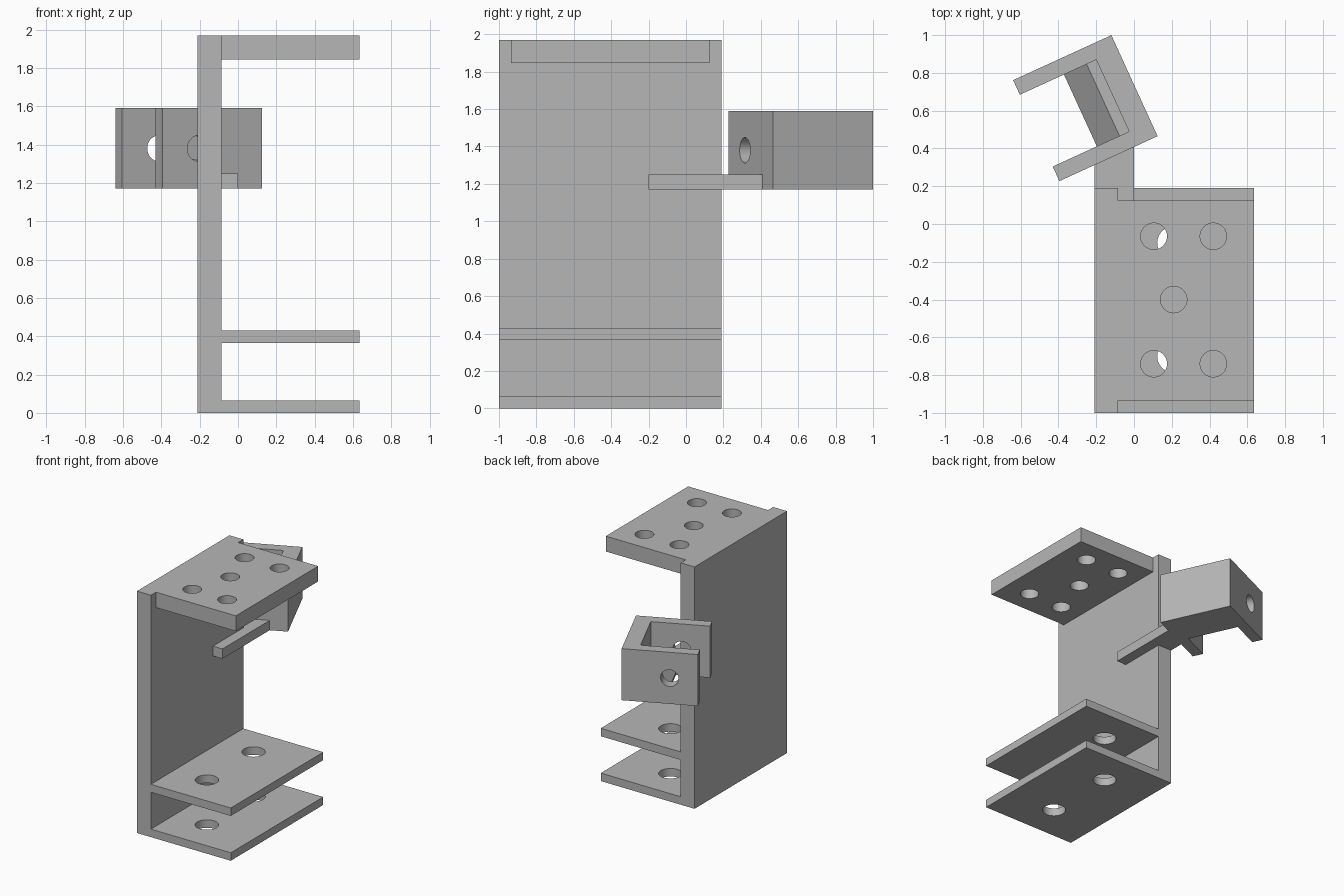
import bpy, bmesh, math
from mathutils import Matrix, Vector

cube = bpy.data.objects.get("Cube")
if cube:
    bpy.data.objects.remove(cube, do_unlink=True)

grey = bpy.data.materials.new("plain grey")
grey.use_nodes = True
COLOUR = (0.47, 0.47, 0.47, 1)
grey.diffuse_color = COLOUR
grey.node_tree.nodes["Principled BSDF"].inputs["Base Color"].default_value = COLOUR


def prism(name, outline, depth, matrix=Matrix()):
    """Extrude a flat outline along its local z from depth[0] to depth[1]."""
    bm = bmesh.new()
    low, high = depth
    face = bm.faces.new([bm.verts.new((x, y, low)) for x, y in outline])
    extruded = bmesh.ops.extrude_face_region(bm, geom=[face])["geom"]
    top = [v for v in extruded if isinstance(v, bmesh.types.BMVert)]
    bmesh.ops.translate(bm, verts=top, vec=(0, 0, high - low))
    bmesh.ops.recalc_face_normals(bm, faces=bm.faces)
    mesh = bpy.data.meshes.new(name)
    bm.to_mesh(mesh)
    bm.free()
    mesh.materials.append(grey)
    obj = bpy.data.objects.new(name, mesh)
    obj.matrix_world = matrix
    bpy.context.collection.objects.link(obj)
    return obj


def rectangle(x0, x1, y0, y1):
    return [(x0, y0), (x1, y0), (x1, y1), (x0, y1)]


def circle(x, y, r, n=48):
    return [(x + r * math.cos(i * math.tau / n), y + r * math.sin(i * math.tau / n))
            for i in range(n)]


def activate(obj):
    bpy.ops.object.select_all(action="DESELECT")
    obj.select_set(True)
    bpy.context.view_layer.objects.active = obj


def drill(obj, outline, depth, matrix=Matrix()):
    """Cut a straight hole through an object."""
    cutter = prism("hole_cutter", outline, depth, matrix)
    cutter.hide_render = True
    bpy.context.view_layer.update()
    activate(obj)
    mod = obj.modifiers.new("hole", "BOOLEAN")
    mod.operation, mod.solver, mod.object = "DIFFERENCE", "EXACT", cutter
    bpy.ops.object.modifier_apply(modifier=mod.name)
    bpy.data.objects.remove(cutter, do_unlink=True)


def smooth(obj):
    activate(obj)
    bpy.ops.object.shade_smooth_by_angle(angle=math.radians(30))


# Upright wall
LEFT, INNER, RIGHT = -0.21, -0.085, 0.635
prism("back_wall", rectangle(LEFT, INNER, -1, 0.19), (0, 1.97))

# Two thin shelves with a pair of holes each
for name, z in (("bottom_shelf", (0, 0.065)), ("middle_shelf", (0.365, 0.43))):
    shelf = prism(name, rectangle(INNER, RIGHT, -1, 0.19), z)
    for y in (-0.1, -0.7):
        drill(shelf, circle(0.21, y, 0.087), (z[0] - 0.1, z[1] + 0.1))
    smooth(shelf)

# Thick top plate with five holes
top_plate = prism("top_plate", rectangle(INNER, RIGHT, -0.935, 0.125), (1.845, 1.97))
for x, y in ((0.105, -0.065), (0.42, -0.065), (0.21, -0.4), (0.105, -0.74), (0.42, -0.74)):
    drill(top_plate, circle(x, y, 0.07), (1.7, 2.1))
smooth(top_plate)

# Bar joining the wall to the angled clevis
prism("support_bar", [(INNER, -0.2), (0, -0.2), (0, 0.42), (LEFT, 0.32),
                      (LEFT, 0.19), (INNER, 0.19)], (1.17, 1.25))

# Angled clevis: a web with two arms
turn = Matrix.Translation((0.125, 0.465, 0)) @ Matrix.Rotation(math.radians(24.6), 4, "Z")
WIDTH, ARM, WEB, REACH = 0.588, 0.085, -0.127, -0.572
clevis = prism("clevis", [(0, 0), (0, WIDTH), (REACH, WIDTH), (REACH, WIDTH - ARM),
                          (WEB, WIDTH - ARM), (WEB, ARM), (REACH, ARM), (REACH, 0)],
               (1.17, 1.59), turn)

# Pin hole through both arms
upright = Matrix.Rotation(math.radians(90), 4, "X")
drill(clevis, circle(-0.36, 1.38, 0.068), (-0.8, 0.2), turn @ upright)
smooth(clevis)

# Hollow-faced block between the arms at the bottom of the clevis
arc = [(-0.315 + 0.132 * (1 - math.cos(t)), 1.325 - 0.132 * math.cos(math.asin(math.sin(t))))
       for t in [i * math.pi / 24 for i in range(13)]]
block = prism("clevis_floor", [(WEB, 1.17), (-0.315, 1.17)] + arc + [(WEB, 1.325)],
              (ARM - WIDTH, -ARM), turn @ upright)
smooth(block)
